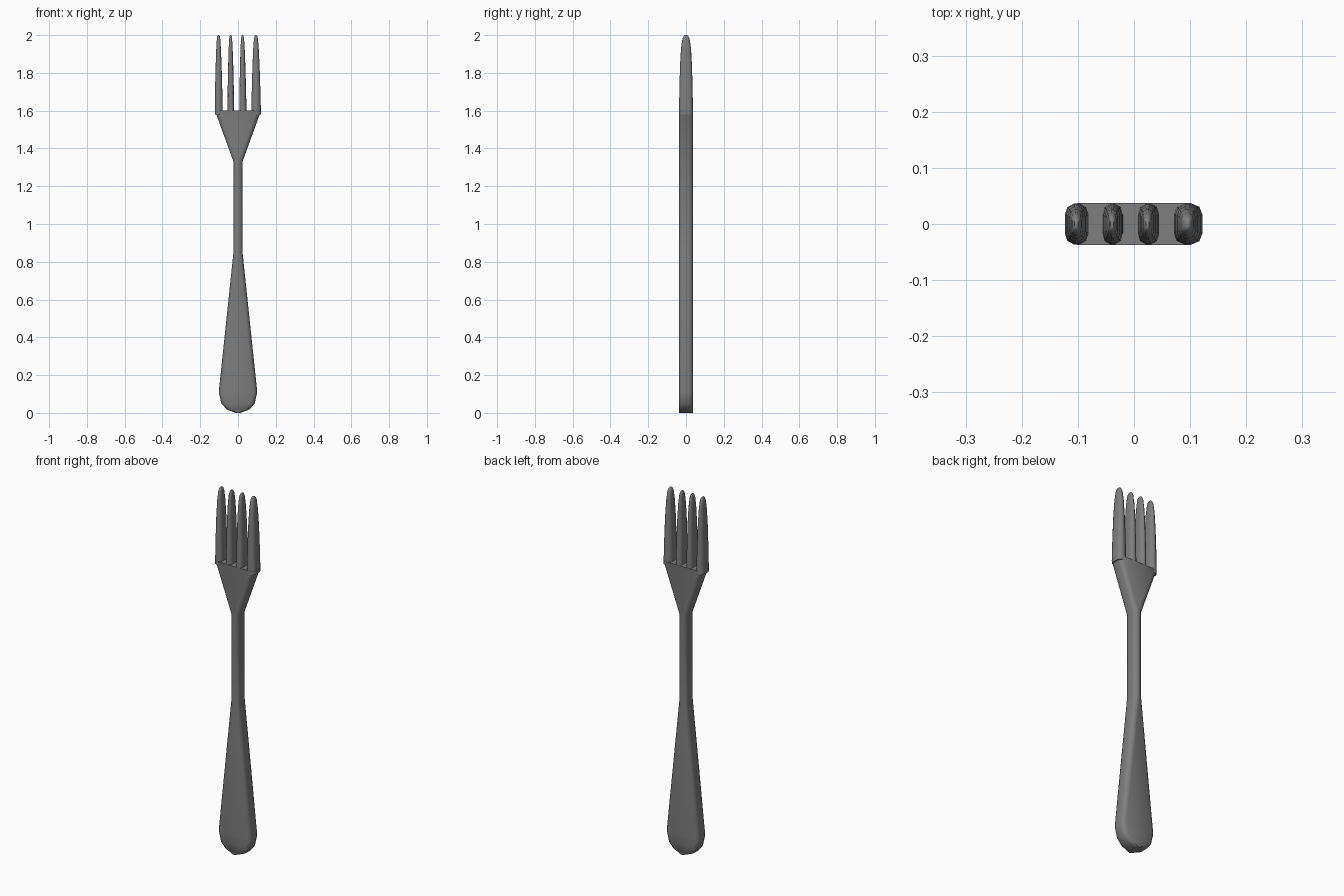
import bpy, bmesh, math

if "Cube" in bpy.data.objects:
    bpy.data.objects.remove(bpy.data.objects["Cube"])

steel = bpy.data.materials.new("grey steel")
steel.diffuse_color = (0.21, 0.21, 0.21, 1)
steel.use_nodes = True
steel.node_tree.nodes["Principled BSDF"].inputs["Base Color"].default_value = steel.diffuse_color


def ring(cx, w, d, z):
    # rounded rectangle: half width w, half depth d
    c = min(0.022, w * 0.8)
    quarter = [(w, d * 0.45), (w - c * 0.25, d * 0.82), (w - c, d)]
    pts = quarter + [(-x, y) for x, y in reversed(quarter)]
    pts += [(-x, -y) for x, y in pts]
    return [(cx + x, y, z) for x, y in pts]


def loft(name, sections, angle):
    bm = bmesh.new()
    rings = [[bm.verts.new(p) for p in ring(*s)] for s in sections]
    for a, b in zip(rings, rings[1:]):
        n = len(a)
        for i in range(n):
            j = (i + 1) % n
            bm.faces.new((a[i], a[j], b[j], b[i]))
    bm.faces.new(rings[0][::-1])
    bm.faces.new(rings[-1])
    bmesh.ops.recalc_face_normals(bm, faces=bm.faces)
    me = bpy.data.meshes.new(name)
    bm.to_mesh(me)
    bm.free()
    me.materials.append(steel)
    ob = bpy.data.objects.new(name, me)
    bpy.context.collection.objects.link(ob)
    bpy.ops.object.select_all(action='DESELECT')
    ob.select_set(True)
    bpy.context.view_layer.objects.active = ob
    bpy.ops.object.shade_smooth_by_angle(angle=math.radians(angle))
    return ob


D = 0.0375
# handle, neck and shoulder in one piece
outline = [(0.012, 0.0), (0.06, 0.018), (0.088, 0.05), (0.102, 0.11),
           (0.024, 0.85), (0.024, 1.33), (0.122, 1.6)]
loft("handle", [(0, w, D, z) for w, z in outline], 50)

# tines: base centre, base half width, tip centre
tines = [(-0.102, 0.021, -0.103), (-0.038, 0.018, -0.039),
         (0.026, 0.019, 0.024), (0.096, 0.025, 0.095)]
shape = [(1.58, 1.0, 1.0), (1.61, 1.0, 1.0), (1.72, 0.9, 0.95), (1.84, 0.75, 0.86),
         (1.93, 0.58, 0.72), (1.98, 0.43, 0.52), (1.995, 0.3, 0.34), (2.0, 0.14, 0.17)]
for bx, w, tx in tines:
    loft("tine", [(bx + (tx - bx) * (z - 1.58) / 0.42, w * kw, D * 0.98 * kd, z)
                  for z, kw, kd in shape], 50)
